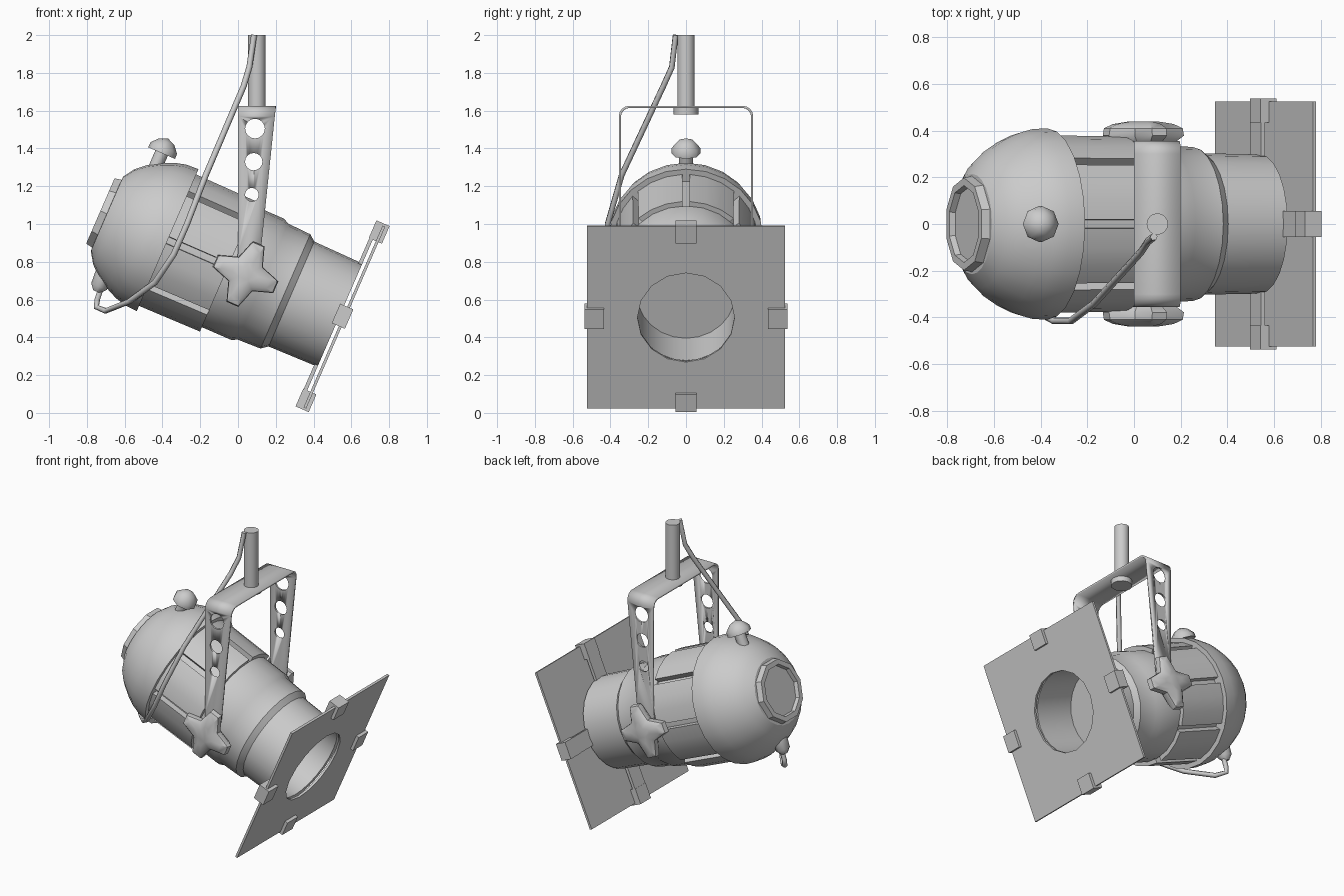
import bpy, bmesh, math
from mathutils import Matrix, Vector

if "Cube" in bpy.data.objects:
    bpy.data.objects.remove(bpy.data.objects["Cube"])

# Lamp frame: local x runs along the barrel, tilted down about the yoke pivot
LAMP = Matrix.Translation((0.04, 0, 0.735)) @ Matrix.Rotation(math.radians(23.5), 4, 'Y')


def make(name, bm, matrix=Matrix(), smooth=30):
    bmesh.ops.remove_doubles(bm, verts=bm.verts, dist=1e-5)
    bmesh.ops.recalc_face_normals(bm, faces=bm.faces)
    me = bpy.data.meshes.new(name)
    bm.to_mesh(me)
    bm.free()
    ob = bpy.data.objects.new(name, me)
    bpy.context.collection.objects.link(ob)
    ob.matrix_world = matrix
    if smooth:
        bpy.ops.object.select_all(action='DESELECT')
        ob.select_set(True)
        bpy.context.view_layer.objects.active = ob
        bpy.ops.object.shade_smooth_by_angle(angle=math.radians(smooth))
    return ob


def revolve(bm, profile, n, start=0, sweep=360, closed=False):
    """Revolve (along, radius) points about x; a partial sweep gets end caps."""
    full = sweep == 360
    rings = []
    for i in range(n if full else n + 1):
        a = math.radians(start + sweep * i / n)
        rings.append([bm.verts.new((s, r * math.cos(a), r * math.sin(a))) for s, r in profile])
    m = len(profile)
    for i in range(n):
        A, B = rings[i], rings[(i + 1) % len(rings)]
        for j in range(m if closed else m - 1):
            k = (j + 1) % m
            bm.faces.new((A[j], A[k], B[k], B[j]))
    if not full:
        bm.faces.new(rings[0])
        bm.faces.new(rings[-1])


def lathe(name, profile, n=16, matrix=LAMP, smooth=30, closed=False):
    bm = bmesh.new()
    revolve(bm, profile, n, closed=closed)
    bmesh.ops.dissolve_degenerate(bm, dist=1e-5, edges=bm.edges)
    return make(name, bm, matrix, smooth)


def box(bm, lo, hi, rot=Matrix()):
    lo, hi = Vector(lo), Vector(hi)
    m = rot @ Matrix.Translation((lo + hi) / 2) @ Matrix.Diagonal((*(hi - lo), 1))
    bmesh.ops.create_cube(bm, size=1, matrix=m)


def cut(ob, cutter):
    mod = ob.modifiers.new("holes", 'BOOLEAN')
    mod.operation, mod.solver, mod.object = 'DIFFERENCE', 'EXACT', cutter
    cutter.hide_render = True
    cutter.hide_set(True)


# Barrel with stepped bands, open front and a lens set back inside
lathe("barrel", [(-.46, 0), (-.46, .34), (-.1, .34), (-.1, .35), (.07, .35), (.1, .335),
                 (.23, .33), (.265, .303), (.545, .298), (.545, .262), (.25, .262), (.25, 0)], 24)

# Eight housing panels separated by slots
bm = bmesh.new()
for i in range(8):
    revolve(bm, [(-.455, .335), (-.455, .38), (-.1, .376), (-.1, .335)], 3,
            start=45 * i + 3, sweep=39, closed=True)
make("housing_panels", bm, LAMP)

# Domed rear cap
lathe("rear_cap", [(-.45, .33), (-.45, .41), (-.52, .406), (-.58, .39), (-.64, .363),
                   (-.71, .32), (-.76, .275), (-.8, .215), (-.81, 0)], 24)

# Rear ring around a shallow recess
lathe("rear_ring", [(-.78, .21), (-.838, .198), (-.838, .165), (-.812, .16), (-.812, 0)], 10, smooth=0)

# Mushroom knob on top and cable plug below, both square to the barrel
UP = LAMP @ Matrix.Translation((-.663, 0, 0)) @ Matrix.Rotation(math.radians(-90), 4, 'Y')
lathe("top_knob", [(.3, 0), (.3, .036), (.415, .036), (.41, .078), (.44, .076), (.475, .045),
                   (.495, 0)], 8, UP, smooth=46)
lathe("cable_plug", [(-.3, 0), (-.3, .05), (-.37, .045), (-.4, .02), (-.4, 0)], 8,
      LAMP @ Matrix.Translation((-.685, 0, 0)) @ Matrix.Rotation(math.radians(-90), 4, 'Y'), smooth=46)

# Square front plate with a round opening
bm = bmesh.new()
box(bm, (.563, -.525, -.525), (.578, .525, .525))
plate = make("front_plate", bm, LAMP, 0)
cut(plate, lathe("plate_cutter", [(.5, 0), (.5, .257), (.65, .257), (.65, 0)], 16))

# Four holder arms and clips around the plate
arms, clips = bmesh.new(), bmesh.new()
for i in range(4):
    rot = Matrix.Rotation(i * math.pi / 2, 4, 'X')
    box(arms, (.525, -.055, .28), (.545, .055, .53), rot)
    box(clips, (.522, -.056, .435), (.598, .056, .537), rot)
make("holder_arms", arms, LAMP, 0)
make("plate_clips", clips, LAMP, 0)

# Yoke: a bent strap, tapering down both sides to rounded ends
half = [(.35, .67, .02, .06), (.35, .69, -.005, .085), (.35, .735, -.015, .1), (.35, .85, 0, .12)]
for k in range(5):
    a = math.radians(22.5 * k)
    z = 1.57 + .05 * math.sin(a)
    half.append((.3 + .05 * math.cos(a), z, 0, .12 + .08 * (z - .85) / .77))
path = half + [(-y, z, x0, x1) for y, z, x0, x1 in reversed(half)]
bm = bmesh.new()
rows = [(bm.verts.new((x0, y, z)), bm.verts.new((x1, y, z))) for y, z, x0, x1 in path]
for p, q in zip(rows, rows[1:]):
    bm.faces.new((p[0], p[1], q[1], q[0]))
yoke = make("yoke", bm)
thick = yoke.modifiers.new("thickness", 'SOLIDIFY')
thick.thickness, thick.offset = .012, 0

bm = bmesh.new()
for x, z, r in ((.09, 1.505, .052), (.083, 1.33, .046), (.073, 1.155, .036)):
    bmesh.ops.create_cone(bm, cap_ends=True, segments=16, radius1=r, radius2=r, depth=1,
                          matrix=Matrix.Translation((x, 0, z)) @ Matrix.Rotation(math.pi / 2, 4, 'X'))
cut(yoke, make("yoke_cutter", bm))

# Four-lobed locking knobs, mirrored to both sides
bm = bmesh.new()
outline = []
for lobe in range(4):
    outline += [(lobe * 90 + d, r) for d, r in ((-11, .178), (11, .178), (45, .098))]
layers = []
for y, k in ((.352, .8), (.378, 1), (.41, .97), (.428, .75), (.438, .4)):
    layers.append([bm.verts.new((k * r * math.cos(math.radians(a)), y, k * r * math.sin(math.radians(a))))
                   for a, r in outline])
for A, B in zip(layers, layers[1:]):
    for j in range(12):
        bm.faces.new((A[j], A[j - 1], B[j - 1], B[j]))
bm.faces.new(layers[0])
bm.faces.new(layers[-1])
knobs = make("locking_knobs", bm, LAMP, 40)
knobs.modifiers.new("both_sides", 'MIRROR').use_axis = (False, True, False)

# Hanging pole and the nut under the yoke
POLE = Matrix.Translation((.1, 0, 0)) @ Matrix.Rotation(math.radians(-90), 4, 'Y')
lathe("pole", [(1.6, 0), (1.6, .046), (2, .046), (2, 0)], 16, POLE)
lathe("pole_nut", [(1.58, 0), (1.58, .066), (1.618, .066), (1.618, 0)], 12, POLE, 31)

# Power cable from the pole down around the side to the plug
cu = bpy.data.curves.new("power_cable", 'CURVE')
cu.dimensions = '3D'
cu.bevel_depth, cu.bevel_resolution, cu.use_fill_caps = .016, 1, True
pts = [(.085, -.055, 2), (.06, -.075, 1.83), (.03, -.12, 1.73), (-.17, -.34, 1.26), (-.27, -.415, 1.0),
       (-.34, -.415, .84), (-.44, -.36, .69), (-.575, -.2, .59), (-.7, -.05, .54), (-.75, 0, .56),
       (-.745, 0, .6), (-.725, 0, .66)]
sp = cu.splines.new('POLY')
sp.points.add(len(pts) - 1)
for p, co in zip(sp.points, pts):
    p.co = (*co, 1)
bpy.context.collection.objects.link(bpy.data.objects.new("power_cable", cu))
